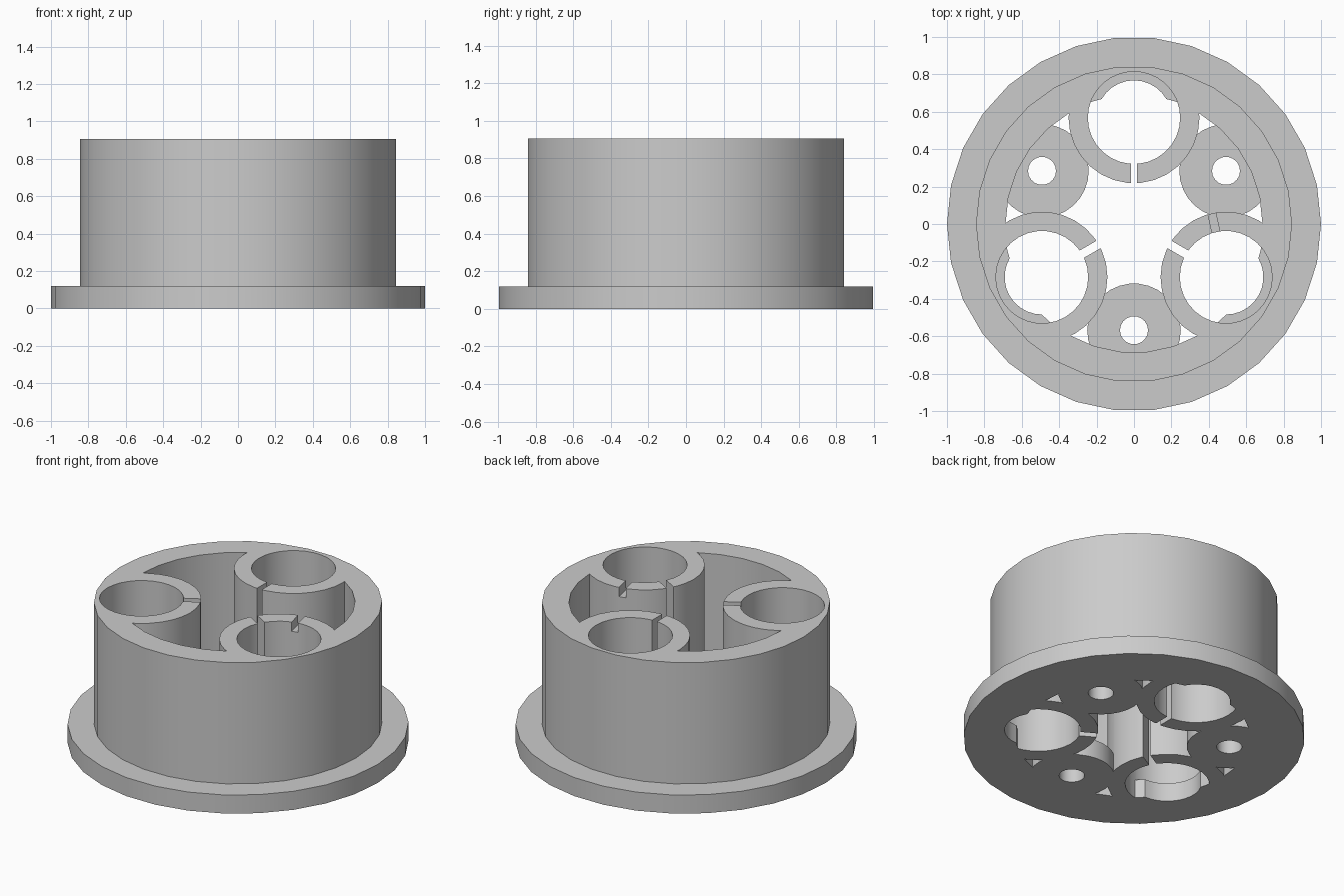
import bpy
import bmesh
from math import cos, sin, radians

if "Cube" in bpy.data.objects:
    bpy.data.objects.remove(bpy.data.objects["Cube"], do_unlink=True)

FLANGE_TOP, TOP = 0.12, 0.905
UNDER, OVER = -0.1, 1.0       # cutters overshoot the body
HUB = 0.568                   # distance of tubes and bosses from the axis
TUBE_ANGLES = (90, 210, 330)
BOSS_ANGLES = (30, 150, 270)


def polar(r, deg, centre=(0, 0)):
    a = radians(deg)
    return centre[0] + r * cos(a), centre[1] + r * sin(a)


def prism(name, outline, z0, z1):
    """Extrude a flat counter-clockwise outline from z0 to z1."""
    bm = bmesh.new()
    face = bm.faces.new([bm.verts.new((x, y, z0)) for x, y in outline])
    new = bmesh.ops.extrude_face_region(bm, geom=[face])["geom"]
    for v in new:
        if isinstance(v, bmesh.types.BMVert):
            v.co.z = z1
    bmesh.ops.recalc_face_normals(bm, faces=bm.faces)
    mesh = bpy.data.meshes.new(name)
    bm.to_mesh(mesh)
    bm.free()
    obj = bpy.data.objects.new(name, mesh)
    bpy.context.collection.objects.link(obj)
    return obj


def cylinder(name, r, z0, z1, centre=(0, 0), sides=30):
    ring = [polar(r, 360 * i / sides, centre) for i in range(sides)]
    return prism(name, ring, z0, z1)


def radial_box(name, centre, deg, r0, r1, width, z0, z1):
    """Box reaching from r0 to r1 away from a centre in one direction."""
    dx, dy = polar(1, deg)
    h = width / 2
    corners = [(r0, -h), (r1, -h), (r1, h), (r0, h)]
    return prism(name, [(centre[0] + u * dx - v * dy, centre[1] + u * dy + v * dx)
                        for u, v in corners], z0, z1)


def combine(target, tool, operation="DIFFERENCE"):
    mod = target.modifiers.new("combine", "BOOLEAN")
    mod.operation = operation
    mod.solver = "EXACT"
    mod.object = tool
    bpy.context.view_layer.update()
    graph = bpy.context.evaluated_depsgraph_get()
    mesh = bpy.data.meshes.new_from_object(target.evaluated_get(graph))
    target.modifiers.clear()
    target.data = mesh
    bpy.data.objects.remove(tool, do_unlink=True)


# Flanged drum, solid at first
body = cylinder("flanged_drum", 1.0, 0, FLANGE_TOP)
combine(body, cylinder("drum_wall", 0.845, 0.05, TOP), "UNION")

# Hollow of the drum, leaving the tubes and the low screw bosses standing
cavity = cylinder("cavity", 0.687, UNDER, OVER)
for a in TUBE_ANGLES:
    combine(cavity, cylinder("tube", 0.35, UNDER - 0.1, OVER + 0.1, polar(HUB, a)))
for a in BOSS_ANGLES:
    combine(cavity, cylinder("boss", 0.25, UNDER - 0.1, FLANGE_TOP, polar(HUB, a)))
combine(body, cavity)

# Screw holes through the bosses
for a in BOSS_ANGLES:
    combine(body, cylinder("screw_hole", 0.075, UNDER, OVER, polar(HUB, a), 18))

# Tube bores with a retaining lip at the foot, and a slit facing the axis
for a in TUBE_ANGLES:
    c = polar(HUB, a)
    bore = cylinder("bore", 0.247, UNDER, OVER, c)
    lip = [polar(0.31, a + t, c) for t in range(-78, 79, 12)]
    lip += [polar(0.2, a + t, c) for t in range(60, -61, -12)]
    combine(bore, prism("lip", lip, UNDER - 0.1, FLANGE_TOP))
    combine(body, bore)
    width = 0.033 if a == 90 else 0.045
    combine(body, radial_box("slit", c, a + 180, 0.2, 0.45, width, UNDER, OVER))

# Shallow notch across the rim of one tube
combine(body, radial_box("notch", polar(HUB, 330), 102.6, 0.2, 0.4, 0.042, TOP - 0.06, OVER))

# Single grey plastic
grey = bpy.data.materials.new("light_grey")
grey.use_nodes = True
colour = (0.6, 0.6, 0.6, 1)
grey.diffuse_color = colour
grey.node_tree.nodes["Principled BSDF"].inputs["Base Color"].default_value = colour
body.data.materials.clear()
body.data.materials.append(grey)
for p in body.data.polygons:
    p.material_index = 0

bpy.ops.object.select_all(action="DESELECT")
body.select_set(True)
bpy.context.view_layer.objects.active = body
bpy.ops.object.shade_smooth_by_angle(angle=radians(30))
